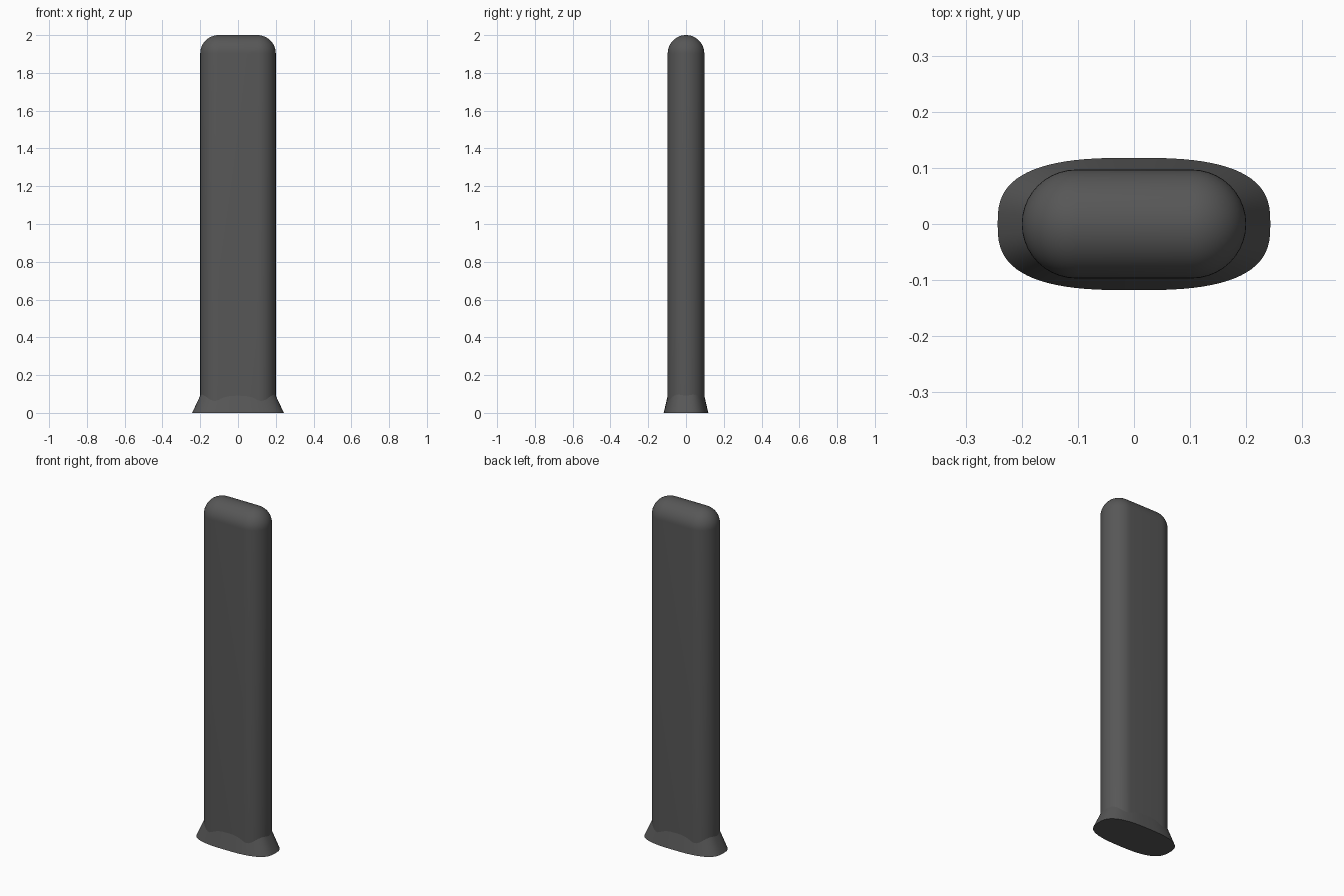
import bpy, bmesh, math

if "Cube" in bpy.data.objects:
    bpy.data.objects.remove(bpy.data.objects["Cube"])

mat = bpy.data.materials.new("dark_grey")
mat.diffuse_color = (0.095, 0.095, 0.095, 1)
mat.use_nodes = True
mat.node_tree.nodes["Principled BSDF"].inputs["Base Color"].default_value = mat.diffuse_color


def loft(name, rings, angle):
    """Skin a stack of equal-length rings and close both ends."""
    bm = bmesh.new()
    loops = [[bm.verts.new(p) for p in ring] for ring in rings]
    n = len(loops[0])
    for a, b in zip(loops, loops[1:]):
        for i in range(n):
            j = (i + 1) % n
            bm.faces.new((a[i], a[j], b[j], b[i]))
    bm.faces.new(loops[0][::-1])
    bm.faces.new(loops[-1])
    bmesh.ops.remove_doubles(bm, verts=bm.verts, dist=1e-5)
    bmesh.ops.recalc_face_normals(bm, faces=bm.faces)
    me = bpy.data.meshes.new(name)
    bm.to_mesh(me)
    bm.free()
    me.materials.append(mat)
    ob = bpy.data.objects.new(name, me)
    bpy.context.collection.objects.link(ob)
    bpy.ops.object.select_all(action='DESELECT')
    ob.select_set(True)
    bpy.context.view_layer.objects.active = ob
    bpy.ops.object.shade_smooth_by_angle(angle=math.radians(angle))
    return ob


def stadium(r, z, half=0.103, seg=20):
    pts = []
    for side, start in ((1, -math.pi / 2), (-1, math.pi / 2)):
        for i in range(seg + 1):
            t = start + math.pi * i / seg
            pts.append((side * half + r * math.cos(t), r * math.sin(t), z))
    return pts


def superellipse(a, b, z, n=2.8, seg=80):
    pts = []
    for i in range(seg):
        c, s = math.cos(2 * math.pi * i / seg), math.sin(2 * math.pi * i / seg)
        pts.append((a * math.copysign(abs(c) ** (2 / n), c),
                    b * math.copysign(abs(s) ** (2 / n), s), z))
    return pts


# Upright slab with fully rounded edges and top
R = 0.097
rings = [stadium(R, 0.01)]
for k in range(13):
    t = math.pi / 2 * k / 12
    rings.append(stadium(max(R * math.cos(t), 0.0005), 2 - R + R * math.sin(t)))
loft("slab_body", rings, 40)

# Flared foot
loft("flared_foot", [superellipse(0.243, 0.118, 0),
                     superellipse(0.195, 0.0945, 0.102)], 40)
